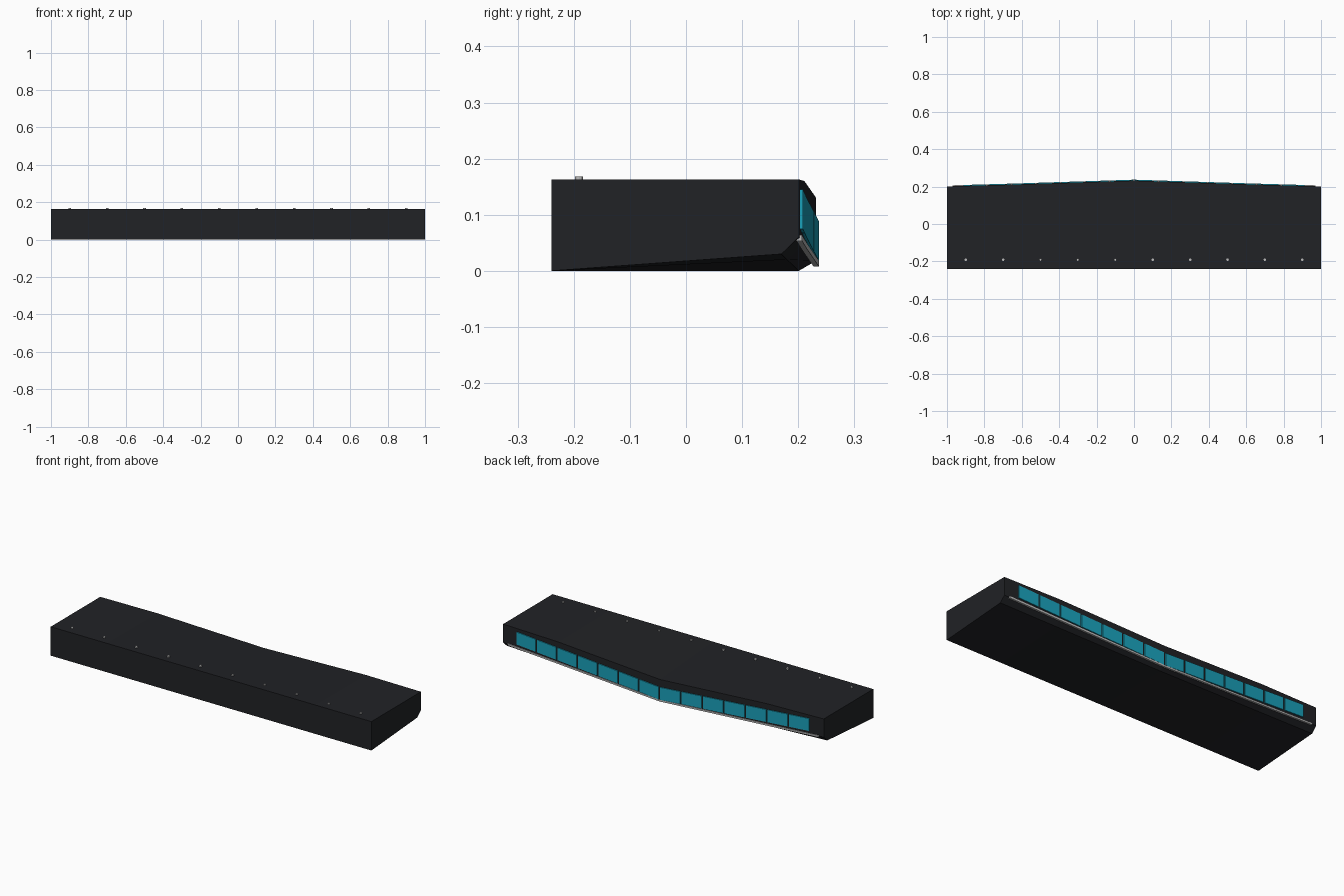
import bpy, bmesh

if "Cube" in bpy.data.objects:
    bpy.data.objects.remove(bpy.data.objects["Cube"])

def material(name, rgb):
    m = bpy.data.materials.new(name)
    m.diffuse_color = (*rgb, 1)
    m.use_nodes = True
    m.node_tree.nodes["Principled BSDF"].inputs["Base Color"].default_value = m.diffuse_color
    return m

DARK = material("dark_shell", (0.015, 0.016, 0.019))
TEAL = material("teal_panel", (0.01, 0.36, 0.5))
METAL = material("light_metal", (0.5, 0.5, 0.5))

def loft(name, sections, mat):
    """Join matching closed cross-sections, capping both ends."""
    bm = bmesh.new()
    rings = [[bm.verts.new(p) for p in s] for s in sections]
    n = len(rings[0])
    for a, b in zip(rings, rings[1:]):
        for i in range(n):
            j = (i + 1) % n
            bm.faces.new((a[i], a[j], b[j], b[i]))
    bm.faces.new(rings[0])
    bm.faces.new(rings[-1])
    bmesh.ops.recalc_face_normals(bm, faces=bm.faces[:])
    me = bpy.data.meshes.new(name)
    bm.to_mesh(me)
    bm.free()
    me.materials.append(mat)
    ob = bpy.data.objects.new(name, me)
    bpy.context.collection.objects.link(ob)
    return ob

def lerp(a, b, t):
    return a + (b - a) * t

# Shell: bowed rear edge that drops toward the middle
# |x|: rear y, top z, rear lower z, chamfer bottom z
stations = {1.0: (0.201, 0.163, 0.060, 0.030),
            0.65: (0.211, 0.160, 0.048, 0.020),
            0.0: (0.232, 0.130, 0.018, 0.0)}

def rear(ax):
    ks = sorted(stations)
    for a, b in zip(ks, ks[1:]):
        if ax <= b:
            t = (ax - a) / (b - a)
            return [lerp(p, q, t) for p, q in zip(stations[a], stations[b])]

def shell_section(x):
    y, top, low, bot = rear(abs(x))
    return [(x, -0.24, 0), (x, -0.24, 0.163), (x, y, top), (x, y, low), (x, y - 0.031, bot)]

loft("shell", [shell_section(x) for x in (-1, -0.65, 0, 0.65, 1)], DARK)

# Row of rear panels following the bow
pitch, gap = 0.131, 0.010
def panel_section(x):
    y = rear(abs(x))[0]
    z = lerp(0.018, 0.080, abs(x))
    return [(x, y - 0.004, z), (x, y + 0.005, z), (x, y + 0.005, z + 0.070), (x, y - 0.004, z + 0.070)]

for i in range(14):
    c = (i - 6.5) * pitch
    h = (pitch - gap) / 2
    loft(f"rear_panel_{i + 1}", [panel_section(c - h), panel_section(c + h)], TEAL)

# Trim bar below the panels
def bar_section(x):
    y = rear(abs(x))[0]
    z = lerp(0.013, 0.060, abs(x))
    return [(x, y - 0.005, z - 0.005), (x, y + 0.005, z - 0.005),
            (x, y + 0.005, z + 0.005), (x, y - 0.005, z + 0.005)]

loft("trim_bar", [bar_section(x) for x in (-0.97, -0.65, 0, 0.65, 0.97)], METAL)

# Studs along the front of the top
for i in range(10):
    bpy.ops.mesh.primitive_cylinder_add(vertices=12, radius=0.007, depth=0.008,
                                        location=(-0.9 + 0.2 * i, -0.191, 0.164))
    ob = bpy.context.object
    ob.name = f"stud_{i + 1}"
    ob.data.materials.append(METAL)
